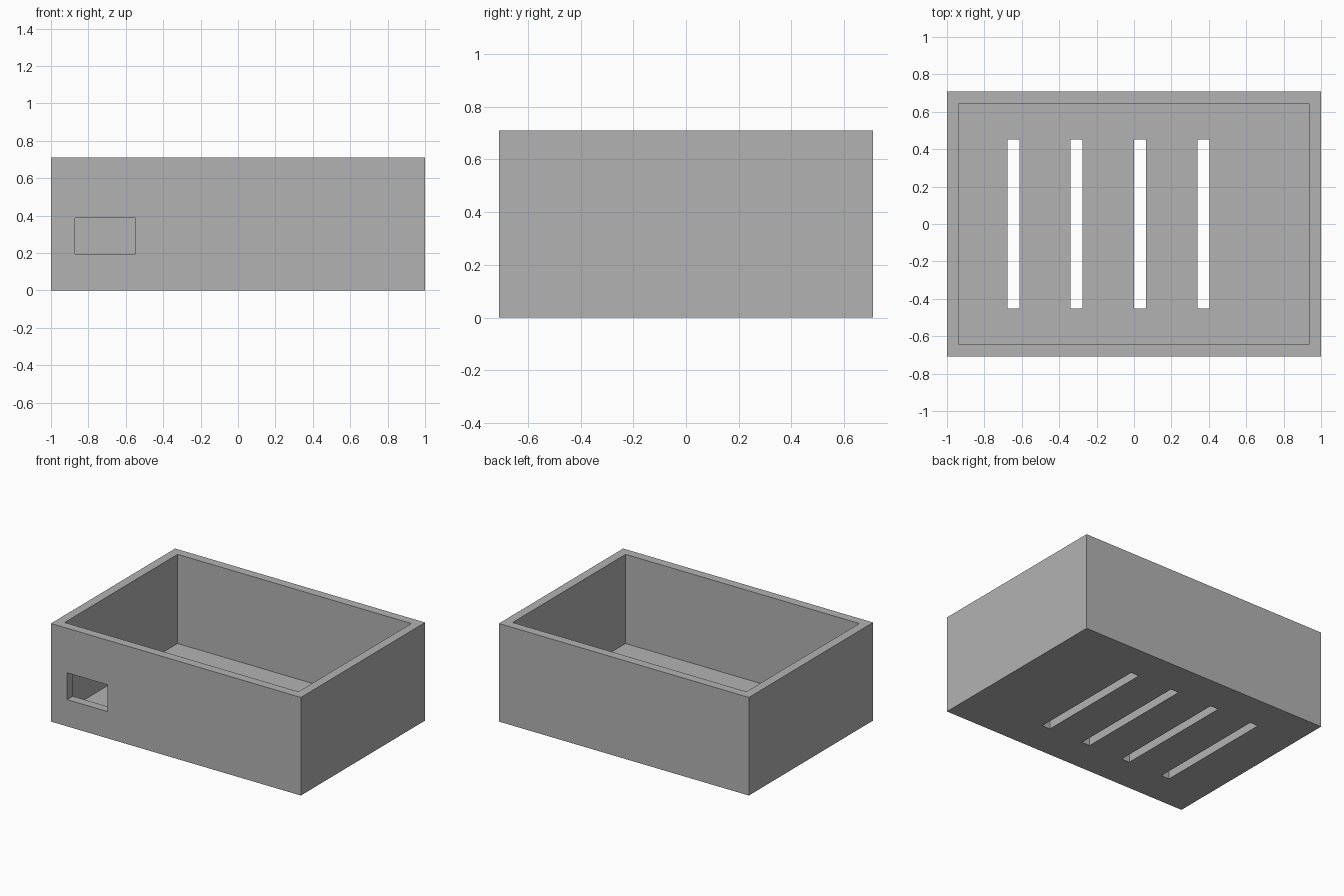
import bpy
import bmesh
from mathutils import Matrix, Vector

default = bpy.data.objects.get("Cube")
if default:
    bpy.data.objects.remove(default, do_unlink=True)

U = 2 / 31                      # wall thickness is one module
LENGTH, DEPTH, HEIGHT = 31 * U, 22 * U, 11 * U

grey = bpy.data.materials.new("plain grey")
grey.use_nodes = True
grey.diffuse_color = (0.45, 0.45, 0.45, 1)
grey.node_tree.nodes["Principled BSDF"].inputs["Base Color"].default_value = grey.diffuse_color


def box(name, low, high):
    """Box between two opposite corners."""
    low, high = Vector(low), Vector(high)
    bm = bmesh.new()
    place = Matrix.Translation((low + high) / 2) @ Matrix.Diagonal((high - low).to_4d())
    bmesh.ops.create_cube(bm, size=1, matrix=place)
    mesh = bpy.data.meshes.new(name)
    bm.to_mesh(mesh)
    bm.free()
    mesh.materials.append(grey)
    obj = bpy.data.objects.new(name, mesh)
    bpy.context.collection.objects.link(obj)
    return obj


def cut(target, name, low, high):
    """Subtract a box from the target and remove the cutter."""
    cutter = box(name, low, high)
    cutter.hide_render = True
    mod = target.modifiers.new(name, 'BOOLEAN')
    mod.operation = 'DIFFERENCE'
    mod.solver = 'EXACT'
    mod.object = cutter
    bpy.context.view_layer.objects.active = target
    bpy.ops.object.modifier_apply(modifier=mod.name)
    bpy.data.objects.remove(cutter, do_unlink=True)


# Open tray with walls and floor of equal thickness
x, y = LENGTH / 2, DEPTH / 2
tray = box("open_box", (-x, -y, 0), (x, y, HEIGHT))
cut(tray, "cavity", (U - x, U - y, U), (x - U, y - U, HEIGHT + U))

# Cable opening through the front wall
cut(tray, "front_opening", (-13.5 * U, -y - U, 3 * U), (-8.5 * U, -y + 2 * U, 6 * U))

# Vent slots through the floor
for i in range(4):
    left = (i - 2) * 5.25 * U
    cut(tray, "vent_slot", (left, -7 * U, -U), (left + U, 7 * U, 2 * U))
